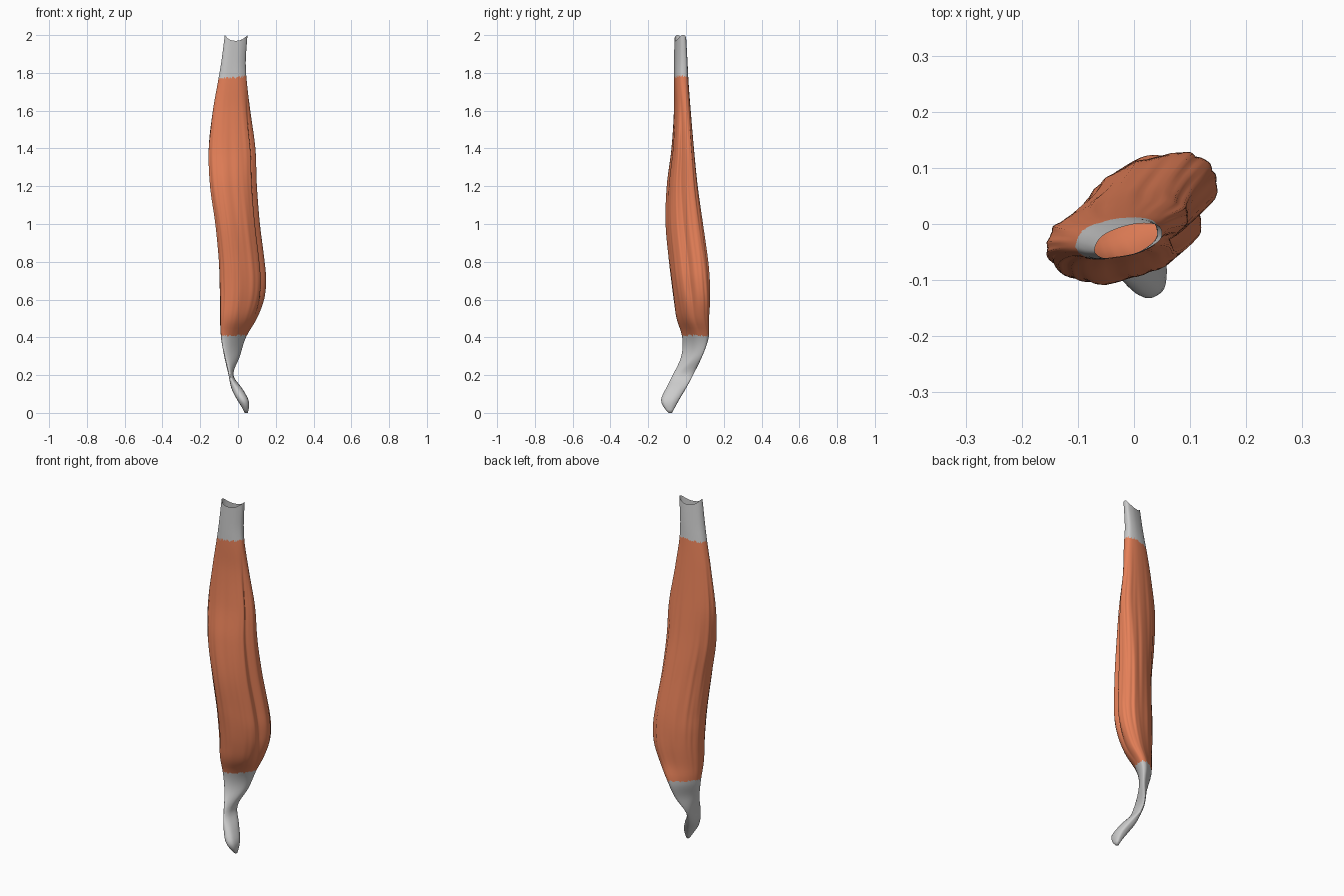
import bpy, bmesh, math, random

if "Cube" in bpy.data.objects:
    bpy.data.objects.remove(bpy.data.objects["Cube"])

random.seed(4)
SIDES = 96

# Cross-sections: z, x min, x max, y min, y max, diagonal lean
SECTIONS = [
    (0.00, 0.036, 0.052, -0.092, -0.074, 0.0),
    (0.03, 0.020, 0.058, -0.118, -0.058, 0.0),
    (0.07, -0.005, 0.055, -0.132, -0.036, 0.0),
    (0.13, -0.035, 0.022, -0.106, 0.000, 0.0),
    (0.20, -0.050, -0.024, -0.070, 0.037, 0.3),
    (0.30, -0.073, 0.010, -0.025, 0.086, 0.8),
    (0.40, -0.090, 0.042, -0.020, 0.120, 0.7),
    (0.50, -0.095, 0.100, -0.050, 0.122, 0.5),
    (0.60, -0.095, 0.138, -0.065, 0.128, 0.4),
    (0.70, -0.098, 0.149, -0.078, 0.126, 0.35),
    (0.80, -0.101, 0.141, -0.090, 0.118, 0.35),
    (1.00, -0.120, 0.116, -0.108, 0.090, 0.35),
    (1.20, -0.148, 0.100, -0.102, 0.062, 0.35),
    (1.40, -0.155, 0.092, -0.077, 0.042, 0.35),
    (1.60, -0.133, 0.065, -0.064, 0.025, 0.35),
    (1.76, -0.105, 0.046, -0.063, 0.013, 0.3),
    (1.86, -0.088, 0.041, -0.063, 0.008, 0.4),
    (2.00, -0.070, 0.050, -0.061, 0.000, 0.5),
]


def section_at(z):
    """Smooth interpolation through the section table."""
    n = len(SECTIONS)
    i = max(k for k in range(n - 1) if SECTIONS[k][0] <= z or k == 0)
    p, q = SECTIONS[i], SECTIONS[i + 1]
    o, r = SECTIONS[max(i - 1, 0)], SECTIONS[min(i + 2, n - 1)]
    h = q[0] - p[0]
    u = (z - p[0]) / h
    out = []
    for k in range(1, 6):
        m0 = (q[k] - o[k]) / (q[0] - o[0]) * h
        m1 = (r[k] - p[k]) / (r[0] - p[0]) * h
        out.append((2*u**3 - 3*u*u + 1) * p[k] + (u**3 - 2*u*u + u) * m0
                   + (3*u*u - 2*u**3) * q[k] + (u**3 - u*u) * m1)
    return out


def power(v, e):
    return math.copysign(abs(v) ** e, v)


def ring_points(z):
    """Rounded-box outline with fibre ridges and a long groove, fitted to the section."""
    x0, x1, y0, y1, lean = section_at(z)
    belly = max(0.0, min(1.0, (z - 0.4) / 0.25, (1.75 - z) / 0.3))
    pts = []
    for i in range(SIDES):
        t = 2 * math.pi * i / SIDES
        c, s = power(math.cos(t), 0.85), power(math.sin(t), 0.85)
        d = (t + math.radians(22) + math.pi) % (2 * math.pi) - math.pi
        k = 1 - 0.2 * belly * math.exp(-(d / 0.28) ** 2)
        k += belly * (0.014 * math.sin(11 * t + 3.0 * z) + 0.010 * math.sin(17 * t - 4.0 * z)
                      + 0.008 * math.sin(26 * t + 2.0 * z))
        k += 0.008 * math.sin(7 * t + 2 * z)
        pts.append((k * c, k * (lean * c + math.sqrt(1 - lean * lean) * s)))
    xs, ys = [p[0] for p in pts], [p[1] for p in pts]
    fx, fy = (x1 - x0) / (max(xs) - min(xs)), (y1 - y0) / (max(ys) - min(ys))
    return [(x0 + (x - min(xs)) * fx, y0 + (y - min(ys)) * fy) for x, y in pts]


def ragged_edge(base, slope, jag):
    """Uneven height around a boundary ring."""
    return [base + slope * math.cos(2 * math.pi * i / SIDES) + random.uniform(-jag, jag)
            for i in range(SIDES)]


def loft(name, low, high, steps, cap=False, color=None):
    """Skin between two boundary edges that follow the shared outline."""
    bm = bmesh.new()
    rings = []
    for j in range(steps + 1):
        f = j / steps
        ring = []
        mean = ((1 - f) * sum(low) + f * sum(high)) / SIDES
        flat = ring_points(mean)
        for i in range(SIDES):
            z = low[i] + (high[i] - low[i]) * f
            # boundary rings follow the outline at their own height
            x, y = ring_points(z)[i] if j in (0, steps) else flat[i]
            ring.append(bm.verts.new((x, y, z if j in (0, steps) else mean)))
        rings.append(ring)
    for a, b in zip(rings, rings[1:]):
        for i in range(SIDES):
            n = (i + 1) % SIDES
            bm.faces.new((a[i], a[n], b[n], b[i]))
    if cap:
        bm.faces.new(rings[0][::-1])
    mesh = bpy.data.meshes.new(name)
    bm.to_mesh(mesh)
    bm.free()
    for p in mesh.polygons:
        p.use_smooth = True
    obj = bpy.data.objects.new(name, mesh)
    bpy.context.collection.objects.link(obj)
    if color:
        mat = bpy.data.materials.new(name + "_color")
        mat.diffuse_color = color
        mat.use_nodes = True
        mat.node_tree.nodes["Principled BSDF"].inputs["Base Color"].default_value = mat.diffuse_color
        mesh.materials.append(mat)
    return obj


# Shared boundaries
foot = [0.0] * SIDES
lower_join = ragged_edge(0.41, 0.0, 0.006)
upper_join = ragged_edge(1.775, 0.008, 0.007)
top_rim = [1.985 + 0.015 * math.cos(4 * math.pi * i / SIDES) for i in range(SIDES)]

# Lower tendon, closed at its tip
loft("lower_tendon", foot, lower_join, 24, cap=True)

# Muscle belly with fibre ridges
loft("muscle_belly", lower_join, upper_join, 70, color=(0.80, 0.22, 0.10, 1))

# Upper tendon, open at the cut end
loft("upper_tendon", upper_join, top_rim, 10)
